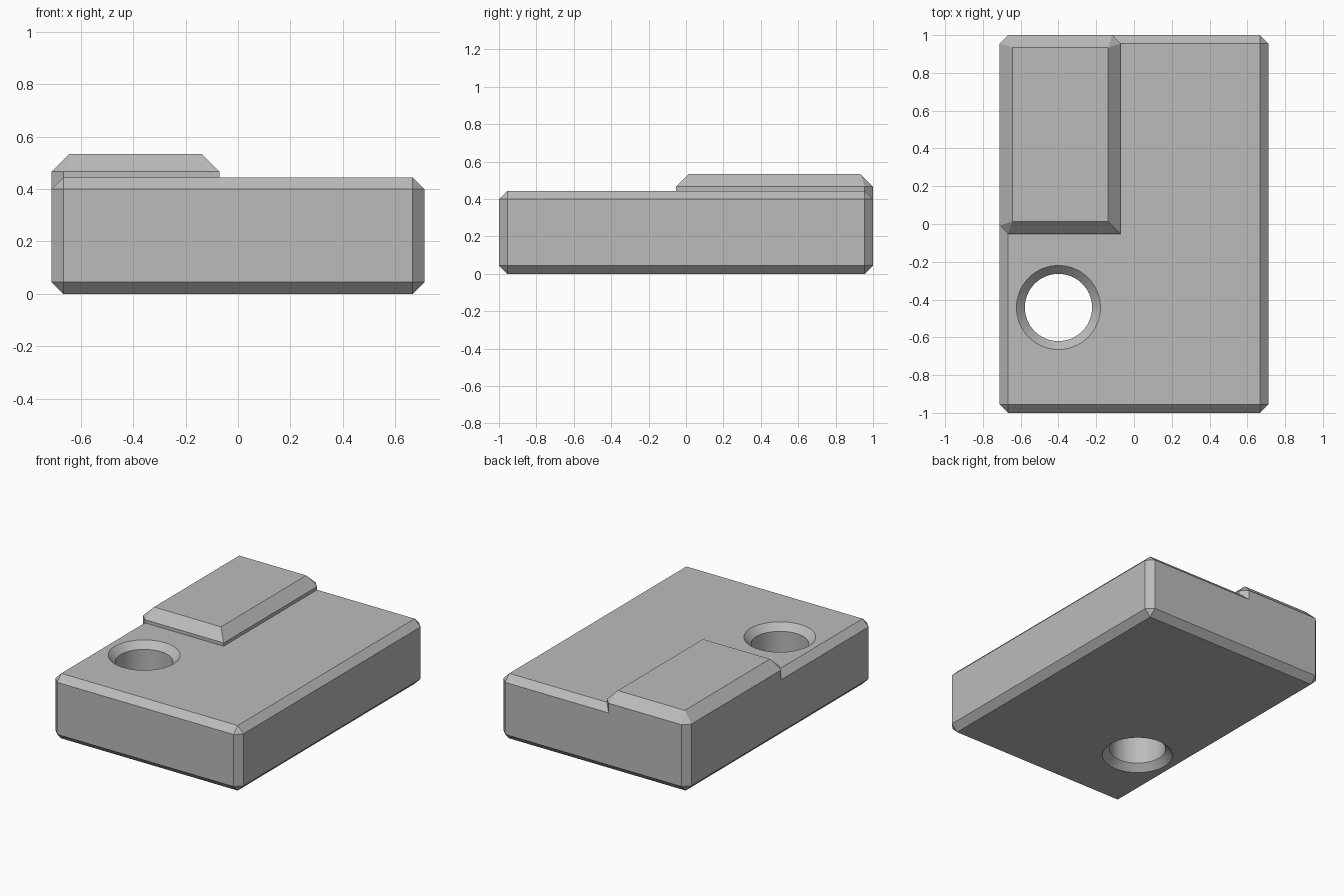
import bpy
import bmesh
from math import radians

cube = bpy.data.objects.get("Cube")
if cube:
    bpy.data.objects.remove(cube, do_unlink=True)

W, L, H = 0.711, 1.0, 0.444   # half width, half length, block height
C = 0.0444                    # edge chamfer
PAD_TOP, PAD_C = 0.533, 0.0667
PAD_X, PAD_Y = -0.071, -0.053  # inner edges of the raised pad

grey = bpy.data.materials.new("plain_grey")
grey.use_nodes = True
colour = (0.5, 0.5, 0.5, 1)
grey.diffuse_color = colour
grey.node_tree.nodes["Principled BSDF"].inputs["Base Color"].default_value = colour


def make_object(name, bm):
    bmesh.ops.recalc_face_normals(bm, faces=bm.faces)
    mesh = bpy.data.meshes.new(name)
    bm.to_mesh(mesh)
    bm.free()
    mesh.materials.append(grey)
    obj = bpy.data.objects.new(name, mesh)
    bpy.context.collection.objects.link(obj)
    return obj


def loft(name, rings):
    """Closed solid of stacked rings; rings may differ in point count by corner pairs."""
    bm = bmesh.new()
    for ring in rings:
        for p in ring:
            bm.verts.new(p)
    bmesh.ops.convex_hull(bm, input=bm.verts)
    bmesh.ops.dissolve_limit(bm, angle_limit=radians(1), verts=bm.verts, edges=bm.edges)
    return make_object(name, bm)


# Chamfered block
bm = bmesh.new()
bmesh.ops.create_cube(bm, size=1)
for v in bm.verts:
    v.co = (v.co.x * 2 * W, v.co.y * 2 * L, (v.co.z + 0.5) * H)
bmesh.ops.bevel(bm, geom=bm.edges[:], offset=C, segments=1, affect='EDGES')
block = make_object("block", bm)

# Raised pad: three clipped corners below, sharp corners on the top face
outline = [(-W, PAD_Y + C), (-W + C, PAD_Y), (PAD_X, PAD_Y), (PAD_X, L - C),
           (PAD_X - C, L), (-W + C, L), (-W, L - C)]
top = [(x, y, PAD_TOP) for x in (-W + PAD_C, PAD_X - PAD_C)
       for y in (PAD_Y + PAD_C, L - PAD_C)]
pad = loft("raised_pad", [[(x, y, z) for x, y in outline]
                          for z in (0.3, PAD_TOP - PAD_C)] + [top])

# Countersunk through hole, revolved from a radius profile
R, OVER, SIDES = 0.178, 0.02, 64
profile = [(R + C + OVER, -OVER), (R, C), (R, H - C), (R + C + OVER, H + OVER)]
bm = bmesh.new()
verts = [bm.verts.new((r, 0, z)) for r, z in profile]
edges = [bm.edges.new(pair) for pair in zip(verts, verts[1:])]
bmesh.ops.spin(bm, geom=verts + edges, axis=(0, 0, 1), cent=(0, 0, 0),
               angle=radians(360), steps=SIDES, use_merge=True)
bmesh.ops.remove_doubles(bm, verts=bm.verts, dist=0.0001)
bmesh.ops.holes_fill(bm, edges=[e for e in bm.edges if e.is_boundary], sides=0)
bmesh.ops.translate(bm, verts=bm.verts, vec=(-0.4, -0.442, 0))
hole = make_object("hole_cutter", bm)

# Join the pad and cut the hole
for helper, operation in ((pad, 'UNION'), (hole, 'DIFFERENCE')):
    mod = block.modifiers.new(helper.name, 'BOOLEAN')
    mod.operation = operation
    mod.solver = 'EXACT'
    mod.object = helper
    bpy.context.view_layer.objects.active = block
    block.select_set(True)
    bpy.ops.object.modifier_apply(modifier=mod.name)
    bpy.data.objects.remove(helper, do_unlink=True)

bpy.ops.object.select_all(action='DESELECT')
block.select_set(True)
bpy.context.view_layer.objects.active = block
bpy.ops.object.shade_smooth_by_angle(angle=radians(20))
